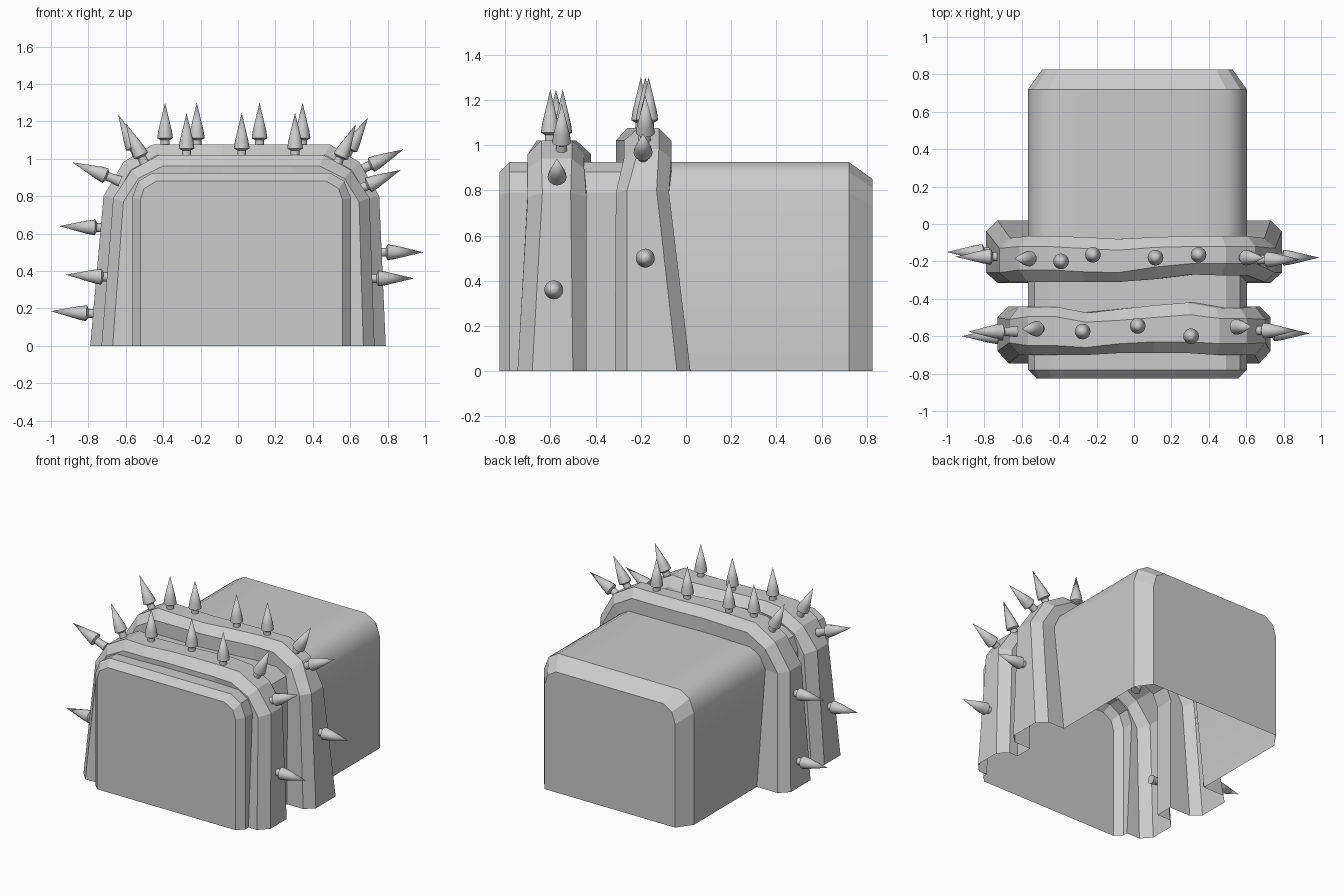
import bpy, math
from mathutils import Vector

if "Cube" in bpy.data.objects:
    bpy.data.objects.remove(bpy.data.objects["Cube"])


def link_mesh(name, verts, faces):
    me = bpy.data.meshes.new(name)
    me.from_pydata(verts, [], faces)
    me.update()
    ob = bpy.data.objects.new(name, me)
    bpy.context.collection.objects.link(ob)
    return ob


# Half arch profiles: bottom, shoulder, corner, top corner (half width, height)
def arch(half, y):
    """Twelve arch points, y given as bottom, shoulder, 6 across the top."""
    if not isinstance(y, (list, tuple)):
        y = [y] * 8
    ys = [y[0], y[1], y[2]] + list(y[2:]) + [y[7], y[1], y[0]]
    off = lambda z: 0.018 * (min(1, z / 0.8) if half[0][0] > 0.62 else 1)
    pts = [(-w + off(z), z) for w, z in half]
    tw, tz = half[3]
    pts += [(tw * f + off(tz), tz) for f in (-0.63, -0.22, 0.2, 0.64)]
    pts += [(w + off(z), z) for w, z in reversed(half)]
    return [(x, yy, z) for (x, z), yy in zip(pts, ys)]


BODY = [(0.585, 0), (0.585, 0.79), (0.55, 0.88), (0.475, 0.925)]
FRONT_CAP = [(0.54, 0), (0.54, 0.78), (0.52, 0.84), (0.455, 0.88)]
BACK_CAP = [(0.51, 0), (0.51, 0.73), (0.485, 0.81), (0.42, 0.85)]
FRONT_TOP = [(0.73, 0), (0.685, 0.79), (0.585, 0.94), (0.44, 1.02)]
FRONT_LOW = [(0.67, 0), (0.63, 0.77), (0.55, 0.895), (0.42, 0.96)]
BACK_TOP = [(0.79, 0), (0.737, 0.8), (0.63, 0.983), (0.475, 1.075)]
BACK_LOW = [(0.73, 0), (0.68, 0.79), (0.59, 0.94), (0.45, 1.02)]

# Wavy strap edges, from front to back
f1 = (-.745, -.70, -.70, -.70, -.69, -.69, -.69, -.70)
f2 = (-.68, -.635, -.65, -.66, -.64, -.63, -.63, -.64)
f3 = (-.50, -.51, -.495, -.525, -.515, -.50, -.485, -.505)
f4 = (-.44, -.44, -.445, -.475, -.455, -.435, -.42, -.45)
b1 = (-.315, -.31, -.31, -.31, -.31, -.295, -.27, -.275)
b2 = (-.26, -.26, -.245, -.255, -.26, -.23, -.21, -.21)
b3 = (-.04, -.13, -.12, -.13, -.14, -.125, -.12, -.12)
b4 = (.02, -.075, -.065, -.07, -.08, -.07, -.065, -.065)

stations = [
    (FRONT_CAP, -.825), (BODY, -.78),
    (BODY, f1), (FRONT_LOW, f1), (FRONT_TOP, f2), (FRONT_TOP, f3), (FRONT_LOW, f4), (BODY, f4),
    (BODY, b1), (BACK_LOW, b1), (BACK_TOP, b2), (BACK_TOP, b3), (BACK_LOW, b4), (BODY, b4),
    (BODY, .72), (BACK_CAP, .825)]

# Hollow shell: body with two raised straps, open underneath
verts, faces, n = [], [], 12
for half, y in stations:
    verts += arch(half, y)
last = (len(stations) - 1) * n
for s in range(len(stations) - 1):
    for i in range(n - 1):
        a = s * n + i
        faces.append((a, a + n, a + n + 1, a + 1))
faces.append(tuple(range(n)))
faces.append(tuple(last + i for i in reversed(range(n))))
shell = link_mesh("body_shell", verts, faces)
for f in shell.data.polygons:      # only the plain rear body is smooth
    f.use_smooth = 13 * (n - 1) <= f.index < 14 * (n - 1)

# Spike: lathed stud with a narrow neck and a pointed head
SPIKE = [(0.030, -0.05), (0.024, 0.0), (0.024, 0.025), (0.042, 0.035), (0.036, 0.075)]
SEG = 16
sv, sf = [], []
for r, z in SPIKE:
    sv += [(r * math.cos(2 * math.pi * k / SEG), r * math.sin(2 * math.pi * k / SEG), z)
           for k in range(SEG)]
sv.append((0, 0, 0.225))
for s in range(len(SPIKE) - 1):
    for k in range(SEG):
        a, b = s * SEG + k, s * SEG + (k + 1) % SEG
        sf.append((a, b, b + SEG, a + SEG))
top = (len(SPIKE) - 1) * SEG
sf += [(top + k, top + (k + 1) % SEG, len(sv) - 1) for k in range(SEG)]
sf.append(tuple(reversed(range(SEG))))
spike_mesh = None


def spike(name, tip, direction):
    global spike_mesh
    if spike_mesh is None:
        ob = link_mesh(name, sv, sf)
        spike_mesh = ob.data
        for f in spike_mesh.polygons:
            f.use_smooth = True
        spike_mesh.set_sharp_from_angle(angle=math.radians(35))
    else:
        ob = bpy.data.objects.new(name, spike_mesh)
        bpy.context.collection.objects.link(ob)
    d = Vector((direction[0], 0, direction[1])).normalized()
    ob.rotation_mode = 'QUATERNION'
    ob.rotation_quaternion = Vector((0, 0, 1)).rotation_difference(d)
    ob.location = Vector(tip) - d * 0.225


# Upright spikes along both straps
for x, y in ((-.39, -.2), (-.22, -.165), (.115, -.18), (.345, -.165)):
    spike("back_strap_spike", (x, y, 1.30), (0, 1))
for x, y in ((-.275, -.575), (.02, -.545), (.305, -.6)):
    spike("front_strap_spike", (x, y, 1.245), (0, 1))

# Angled and sideways spikes: tip, direction in x/z
for tip, d in (((-.64, -.185, 1.235), (-.42, .9)), ((.695, -.18, 1.22), (.5, .86)),
               ((.885, -.19, 1.05), (.9, .43)), ((.99, -.18, .50), (1, 0)),
               ((-.955, -.175, .64), (-1, .04)), ((-1.0, -.15, .185), (-1, .06))):
    spike("back_strap_spike", tip, d)
for tip, d in (((-.60, -.56, 1.19), (-.42, .9)), ((.63, -.55, 1.185), (.42, .9)),
               ((.87, -.57, .94), (.9, .42)), ((.94, -.585, .36), (1, 0)),
               ((-.885, -.575, .98), (-.93, .37)), ((-.92, -.6, .38), (-1, .06))):
    spike("front_strap_spike", tip, d)
